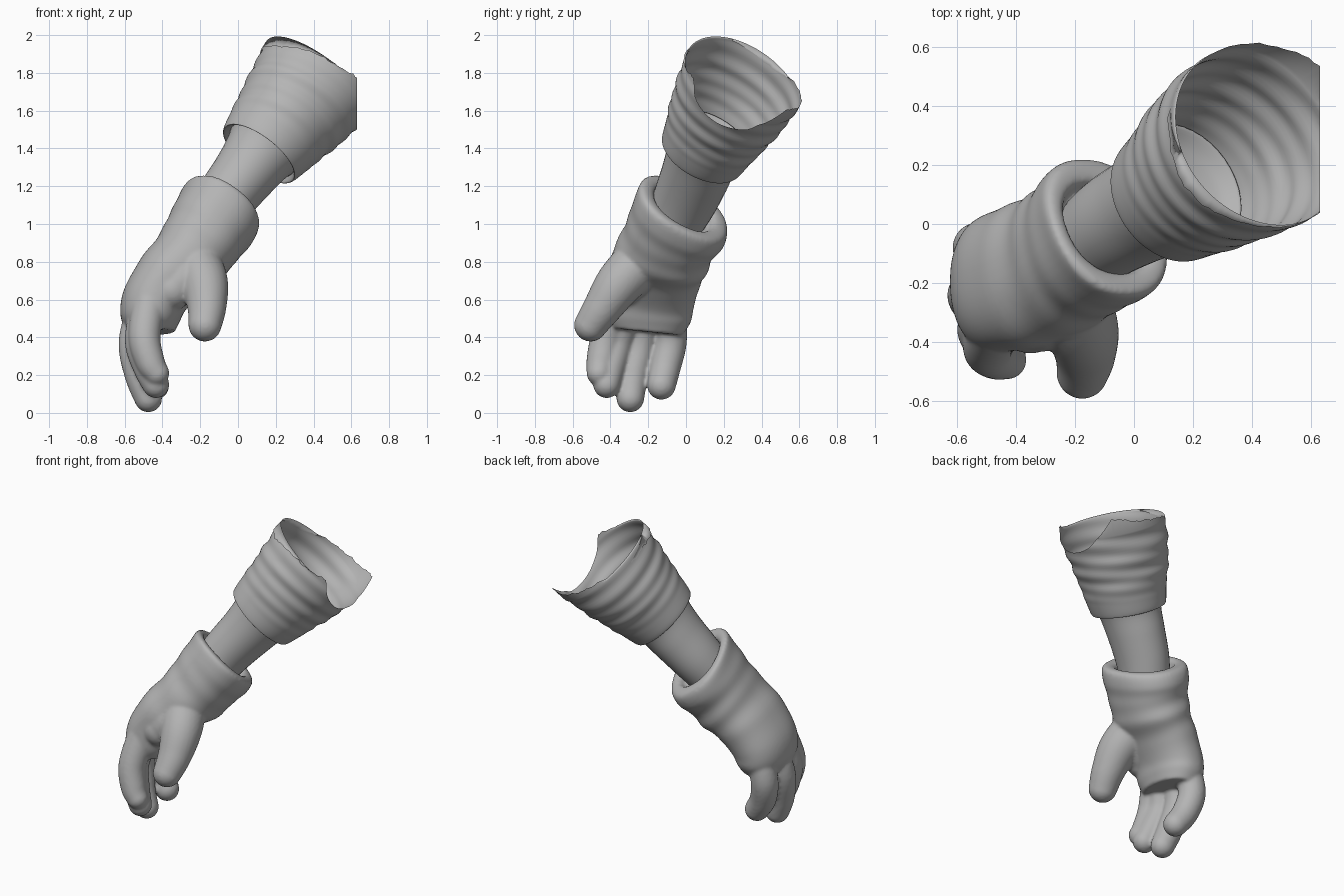
import bpy, bmesh, math, random
from mathutils import Vector

if "Cube" in bpy.data.objects:
    bpy.data.objects.remove(bpy.data.objects["Cube"])

random.seed(4)

grey = bpy.data.materials.new("plain grey")
grey.diffuse_color = (0.46, 0.46, 0.46, 1)
grey.use_nodes = True
grey.node_tree.nodes["Principled BSDF"].inputs["Base Color"].default_value = grey.diffuse_color


def spline(rows, steps):
    """Catmull-Rom through rows of numbers."""
    out, last = [], len(rows) - 1
    for i in range(last):
        p = [rows[max(0, min(last, i + k))] for k in (-1, 0, 1, 2)]
        for s in range(steps):
            t = s / steps
            out.append([0.5 * (2 * b + (c - a) * t + (2 * a - 5 * b + 4 * c - d) * t * t
                        + (3 * b - a - 3 * c + d) * t ** 3) for a, b, c, d in zip(*p)])
    return out + [list(rows[-1])]


def tube(bm, rows, n=32, steps=6, power=2.0, caps=True, round_tip=False, fold=None):
    """Loft rings. Row: centre xyz, half width, half thickness, optional axis xyz."""
    pts = spline(rows, steps)
    cs = [Vector(p[:3]) for p in pts]
    rings_in = []
    for i, p in enumerate(pts):
        ax = Vector(p[5:8]) if len(p) > 5 else cs[min(i + 1, len(cs) - 1)] - cs[max(i - 1, 0)]
        rings_in.append((cs[i], ax.normalized(), p[3], p[4]))
    if round_tip:
        c, ax, a, b = rings_in[-1]
        for k in range(1, 7):
            q = math.radians(14 * k)
            rings_in.append((c + ax * a * math.sin(q), ax, a * math.cos(q), b * math.cos(q)))
    rings = []
    for i, (c, ax, a, b) in enumerate(rings_in):
        s = i / (len(rings_in) - 1)
        w = Vector((0, 1, 0))
        w = (w - ax * w.dot(ax)).normalized()
        u = ax.cross(w)
        ring = []
        for k in range(n):
            th = 2 * math.pi * k / n
            co, si = math.cos(th), math.sin(th)
            e = 2 / power
            off = (w * math.copysign(abs(co) ** e, co) * a
                   + u * math.copysign(abs(si) ** e, si) * b)
            if fold:
                off *= 1 + fold(s, th)
            ring.append(bm.verts.new(c + off))
        rings.append(ring)
    for r0, r1 in zip(rings, rings[1:]):
        for k in range(n):
            j = (k + 1) % n
            bm.faces.new((r0[k], r0[j], r1[j], r1[k]))
    if caps:
        bm.faces.new(rings[0])
        bm.faces.new(rings[-1])
    return rings


def finish(bm, name):
    bmesh.ops.recalc_face_normals(bm, faces=bm.faces)
    me = bpy.data.meshes.new(name)
    for f in bm.faces:
        f.smooth = True
    bm.to_mesh(me)
    bm.free()
    me.materials.append(grey)
    ob = bpy.data.objects.new(name, me)
    bpy.context.collection.objects.link(ob)
    return ob


# Glove: hollow cuff, wrist and palm in one loft
def glove_fold(s, th):
    band = math.exp(-((s - 0.55) / 0.13) ** 2)
    return 0.02 * band * math.sin(48 * s + 1.6 * math.sin(th + 0.6))


bm = bmesh.new()
tube(bm, [
    (-0.115, -0.03, 1.05, 0.165, 0.150, .5, .49, .7),
    (-0.09, -0.01, 1.09, 0.190, 0.172, .5, .5, .7),
    (-0.09, -0.01, 1.085, 0.262, 0.226, .5, .5, .7),
    (-0.125, -0.035, 1.015, 0.272, 0.230, .5, .48, .7),
    (-0.175, -0.075, 0.945, 0.252, 0.218, .5, .42, .72),
    (-0.24, -0.12, 0.84, 0.250, 0.205, .5, .35, .75),
    (-0.35, -0.17, 0.73, 0.250, 0.185, .45, .25, .85),
    (-0.44, -0.195, 0.60, 0.240, 0.172, .3, .2, .93),
    (-0.465, -0.205, 0.50, 0.230, 0.158, .1, .1, 1),
    (-0.46, -0.21, 0.43, 0.190, 0.125, 0, .1, 1)],
    n=48, power=2.2, fold=glove_fold)

# Thumb, web between thumb and palm, and four curled fingers: x, y, z, radius
digits = [
    [(-.25, -.20, .84, .14), (-.18, -.345, .695, .127), (-.165, -.44, .56, .104), (-.175, -.505, .465, .088)],
    [(-.27, -.19, .83, .15), (-.29, -.29, .72, .135), (-.35, -.33, .65, .11)],
    [(-.47, -.35, .58, .09), (-.495, -.42, .40, .085), (-.465, -.45, .27, .078), (-.43, -.46, .21, .067)],
    [(-.48, -.31, .55, .09), (-.515, -.36, .38, .085), (-.475, -.40, .24, .080), (-.435, -.42, .15, .072)],
    [(-.51, -.21, .55, .08), (-.55, -.24, .37, .083), (-.52, -.28, .20, .080), (-.475, -.295, .077, .074)],
    [(-.49, -.08, .55, .08), (-.53, -.08, .38, .085), (-.50, -.11, .24, .082), (-.44, -.13, .145, .076)]]
for d in digits:
    tube(bm, [(x, y, z, r, r) for x, y, z, r in d], n=24, round_tip=True)
glove = finish(bm, "glove")
m = glove.modifiers.new("fuse", 'REMESH')
m.mode = 'VOXEL'
m.voxel_size = 0.01
m.use_smooth_shade = True
m = glove.modifiers.new("soften", 'SMOOTH')
m.factor = 0.5
m.iterations = 8

# Forearm between glove and sleeve, ending in a shallow bowl inside the cloth
D = (.56, .40, .73)
bm = bmesh.new()
tube(bm, [
    (-0.15, -0.065, 1.01, 0.155, 0.145) + D,
    (-0.07, -0.005, 1.13, 0.172, 0.156) + D,
    (0.03, 0.05, 1.26, 0.185, 0.170) + D,
    (0.115, 0.09, 1.375, 0.200, 0.194) + D,
    (0.165, 0.12, 1.44, 0.240, 0.240) + D,
    (0.145, 0.105, 1.41, 0.180, 0.180) + D,
    (0.13, 0.095, 1.39, 0.090, 0.090) + D,
    (0.127, 0.093, 1.386, 0.010, 0.010) + D], n=40)
forearm = finish(bm, "forearm")


# Sleeve: open wrinkled cloth with a turned-in hem and a torn rim
def sleeve_fold(s, th):
    grow = min(1, max(0, (s - 0.45) / 0.2))
    w = math.sin(58 * s + 2.4 * math.sin(th + 0.8)) + 0.7 * math.sin(31 * s - 2 * th + 1)
    return 0.013 * grow * w + 0.01 * grow * math.sin(3 * th + 9 * s)


bm = bmesh.new()
rings = tube(bm, [
    (0.132, 0.095, 1.395, 0.197, 0.197) + D,
    (0.112, 0.082, 1.373, 0.222, 0.222) + D,
    (0.12, 0.089, 1.383, 0.234, 0.236) + D,
    (0.177, 0.128, 1.455, 0.254, 0.258) + D,
    (0.25, 0.182, 1.55, 0.286, 0.284) + D,
    (0.335, 0.240, 1.655, 0.312, 0.314) + D,
    (0.425, 0.295, 1.765, 0.328, 0.336) + D],
    n=96, steps=10, caps=False, fold=sleeve_fold)
axis = Vector(D)
for k, v in enumerate(rings[-1]):
    lean = 0.3 * (v.co.x - 0.40) + 0.15 * (v.co.y - 0.29)
    v.co += axis * (lean + 0.008 * math.sin(5 * k * math.tau / 96) + random.uniform(-0.007, 0.007))
for pos, normal in (((0.63, 0, 0), (1, 0, 0)), ((0, 0, 2.0), (0, 0, 1))):
    bmesh.ops.bisect_plane(bm, geom=bm.verts[:] + bm.edges[:] + bm.faces[:],
                           plane_co=pos, plane_no=normal, clear_outer=True)
sleeve = finish(bm, "sleeve")
